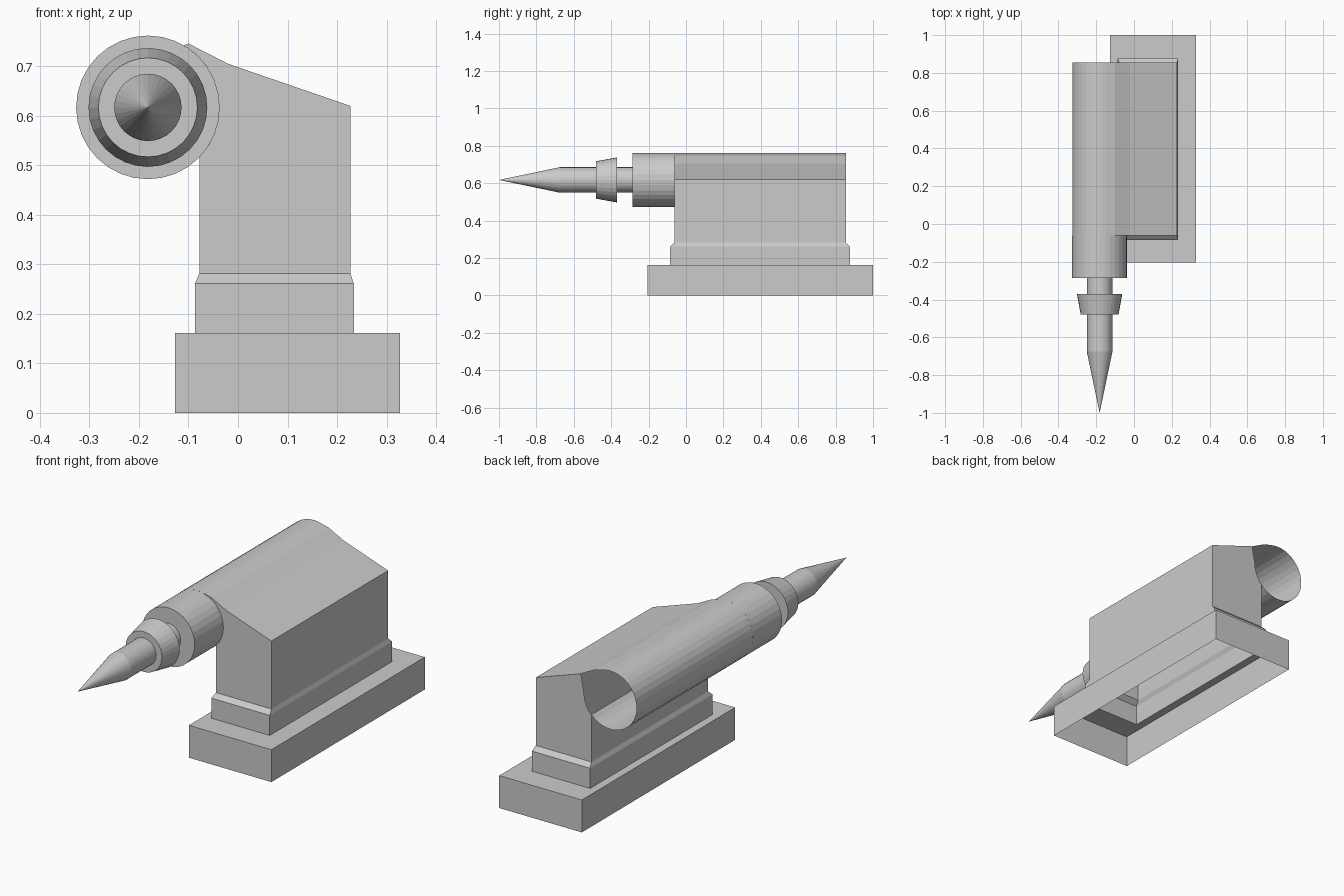
import bpy, bmesh
from math import sin, cos, radians, pi

if "Cube" in bpy.data.objects:
    bpy.data.objects.remove(bpy.data.objects["Cube"])

CX, CZ, R = -0.182, 0.617, 0.145     # barrel axis and radius
Y0, Y1 = -0.062, 0.855               # ends of the housing


def finish(name, bm):
    bmesh.ops.remove_doubles(bm, verts=bm.verts, dist=1e-5)
    bmesh.ops.recalc_face_normals(bm, faces=bm.faces)
    mesh = bpy.data.meshes.new(name)
    bm.to_mesh(mesh)
    bm.free()
    obj = bpy.data.objects.new(name, mesh)
    bpy.context.collection.objects.link(obj)
    return obj


def loft(bm, rings, closed=True):
    rows = [[bm.verts.new(p) for p in ring] for ring in rings]
    n = len(rows[0])
    for a, b in zip(rows, rows[1:]):
        for i in range(n if closed else n - 1):
            j = (i + 1) % n
            bm.faces.new((a[i], a[j], b[j], b[i]))


def rect(x0, x1, y0, y1, z):
    return [(x0, y0, z), (x1, y0, z), (x1, y1, z), (x0, y1, z)]


def arc(a0, a1, n):
    angles = [radians(a0 + (a1 - a0) * i / n) for i in range(n + 1)]
    return [(CX + R * cos(a), CZ + R * sin(a)) for a in angles]


# Stepped base: hollow shell, open underneath
bm = bmesh.new()
loft(bm, [rect(-0.127, 0.327, -0.205, 1.0, 0),
          rect(-0.127, 0.327, -0.205, 1.0, 0.161),
          rect(-0.087, 0.234, -0.085, 0.877, 0.161),
          rect(-0.087, 0.234, -0.085, 0.877, 0.261),
          rect(-0.078, 0.227, Y0, Y1, 0.282)])
finish("stepped_base", bm)

# Housing: walls and sloped roof flowing into the long barrel, open at the back
bm = bmesh.new()
outline = [(0.227, 0.282), (0.227, 0.62), (-0.02, 0.705), (-0.1, 0.746)]
outline += arc(75, 316, 22) + [(-0.078, 0.282)]
loft(bm, [[(x, y, z) for x, z in outline] for y in (Y0, Y1)], closed=False)
end = outline[:3] + arc(0, -44, 4) + [outline[-1]]
for y in (Y0, Y1):
    bm.faces.new([bm.verts.new((x, y, z)) for x, z in end])
# small gusset between roof and barrel at the front
gusset = [(-0.02, 0.705), (-0.1, 0.746)] + arc(60, 0, 5)
bm.faces.new([bm.verts.new((x, Y0, z)) for x, z in gusset])
finish("housing", bm)

# Front barrel, neck, tapered collar and pointed tip turned about one axis
bm = bmesh.new()
profile = [(0.0, -1.0), (0.068, -0.675), (0.068, -0.48), (0.1, -0.48),
           (0.12, -0.37), (0.068, -0.37), (0.068, -0.287), (R, -0.287), (R, Y0)]
N = 32
loft(bm, [[(CX + r * cos(2 * pi * i / N), y, CZ + r * sin(2 * pi * i / N))
           for i in range(N)] for r, y in profile])
bmesh.ops.dissolve_degenerate(bm, edges=bm.edges, dist=1e-6)
finish("barrel_and_tip", bm)
